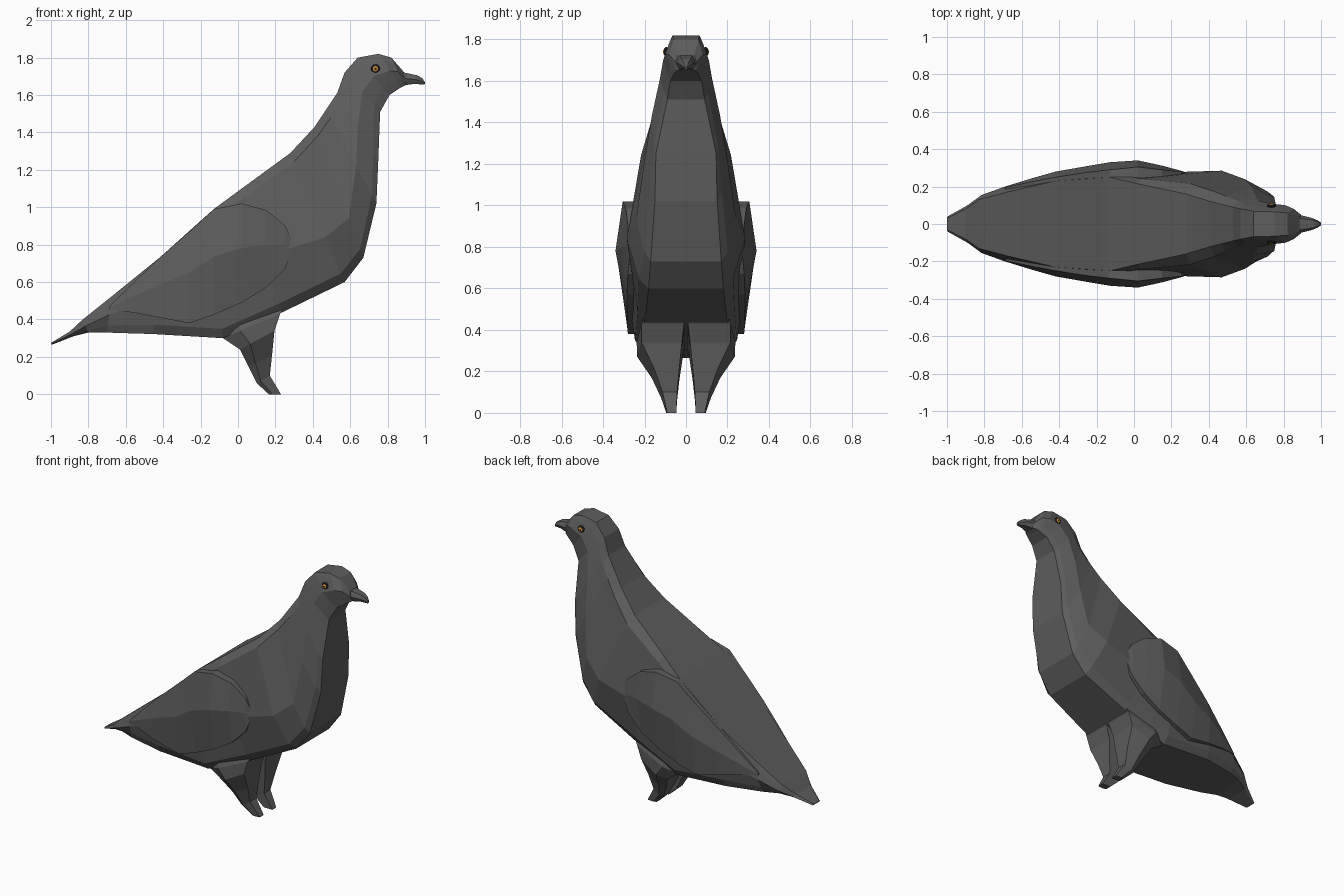
import bpy, bmesh
from mathutils import Vector


def material(name, rgb):
    m = bpy.data.materials.new(name)
    m.diffuse_color = (*rgb, 1)
    return m


PLUMAGE = material("plumage", (.11, .11, .11))
ORANGE = material("eye_orange", (.8, .3, .03))
BLACK = material("eye_black", (.01, .01, .01))


def finish(name, bm, mat):
    bmesh.ops.recalc_face_normals(bm, faces=bm.faces)
    me = bpy.data.meshes.new(name)
    bm.to_mesh(me)
    bm.free()
    me.materials.append(mat)
    ob = bpy.data.objects.new(name, me)
    bpy.context.collection.objects.link(ob)
    return ob


def loft(name, rings, side=1):
    """Skin closed rings of points; side=-1 mirrors across y."""
    bm = bmesh.new()
    vs = [[bm.verts.new((p[0], p[1] * side, p[2])) for p in r] for r in rings]
    n = len(vs[0])
    for a, b in zip(vs, vs[1:]):
        for i in range(n):
            j = (i + 1) % n
            bm.faces.new((a[i], a[j], b[j], b[i]))
    bm.faces.new(vs[0])
    bm.faces.new(vs[-1])
    return finish(name, bm, PLUMAGE)


def section(xb, zb, xf, zf, wb, wm, wf, t=.5):
    """Ten-sided slice from a back point to a front point with chamfered edges."""
    b, f = Vector((xb, 0, zb)), Vector((xf, 0, zf))
    c = min(.2, .05 / (f - b).length)
    half = [(0, wb), (c, wb + .45 * (wm - wb)), (t, wm),
            (1 - c, wf + .45 * (wm - wf)), (1, wf)]
    pts = [b.lerp(f, s) + Vector((0, w, 0)) for s, w in half]
    return pts + [Vector((p.x, -p.y, p.z)) for p in reversed(pts)]


# Body, from tail tip to face: back x,z / front x,z / half widths
body = [
    (-1.0, .275, -.995, .265, .03, .04, .03),
    (-.90, .335, -.88, .31, .08, .10, .08),
    (-.83, .40, -.80, .33, .13, .155, .12),
    (-.68, .52, -.70, .33, .17, .20, .16),
    (-.42, .73, -.45, .322, .23, .26, .21),
    (-.13, .99, -.08, .30, .25, .29, .21),
    (.02, 1.10, .24, .44, .215, .275, .20, .55),
    (.28, 1.29, .57, .60, .16, .285, .18, .65),
    (.41, 1.43, .67, .73, .12, .24, .17, .7),
    (.47, 1.52, .74, 1.02, .105, .20, .15, .6),
    (.53, 1.61, .75, 1.25, .09, .165, .145),
    (.57, 1.72, .76, 1.51, .08, .125, .09),
    (.64, 1.80, .81, 1.60, .068, .11, .075),
    (.75, 1.82, .87, 1.64, .065, .10, .055),
    (.82, 1.80, .89, 1.65, .06, .08, .045),
    (.885, 1.725, .90, 1.655, .04, .05, .03),
]
loft("body", [section(*s) for s in body])

# Beak
beak = [(.85, 1.74, .88, 1.65, .04, .055, .03),
        (.89, 1.72, .91, 1.655, .03, .045, .03),
        (.96, 1.705, .945, 1.66, .02, .032, .02),
        (.985, 1.69, .975, 1.657, .012, .02, .012),
        (1.0, 1.668, .998, 1.655, .006, .008, .006)]
loft("beak", [section(*s) for s in beak])

# Folded wings: x, top z, bottom z, top y, middle y, bottom y
wing = [(-.69, .468, .455, .195, .20, .20),
        (-.55, .605, .435, .225, .243, .238),
        (-.42, .73, .41, .25, .28, .265),
        (-.26, .87, .38, .275, .308, .28),
        (-.13, .99, .425, .29, .33, .285),
        (.02, 1.02, .49, .305, .34, .285),
        (.15, .985, .57, .29, .312, .285),
        (.25, .905, .67, .28, .285, .28),
        (.295, .82, .78, .27, .27, .27)]
wing_rings = [[(x, a - .12, zt), (x, a, zt), (x, m, .55 * zt + .45 * zb),
               (x, b, zb), (x, b - .12, zb)] for x, zt, zb, a, m, b in wing]

# Legs: back x,z / front x,z / inner y, outer y
leg = [(-.10, .36, .26, .48, .02, .22),
       (-.08, .30, .225, .43, .01, .238),
       (.01, .24, .195, .34, .02, .235),
       (.055, .15, .182, .21, .033, .165),
       (.10, .06, .17, .10, .043, .12),
       (.165, 0, .23, 0, .047, .095)]
leg_rings = []
for xb, zb, xf, zf, yi, yo in leg:
    k = (yo - yi) * .2
    leg_rings.append([(xb, yi, zb), (xb, yo - k, zb),
                      (.7 * xb + .3 * xf, yo, .7 * zb + .3 * zf),
                      (xf, yo - k / 2, zf), (xf, yi, zf)])


# Eye parts as flattened balls on the head sides
def eye_part(name, side, y, r, mat):
    bm = bmesh.new()
    bmesh.ops.create_uvsphere(bm, u_segments=16, v_segments=8, radius=r)
    ob = finish(name, bm, mat)
    ob.location = (.735, y * side, 1.74)
    ob.scale = (1, .5, 1)


for side, label in ((-1, "right"), (1, "left")):
    loft(label + "_wing", wing_rings, side)
    loft(label + "_leg", leg_rings, side)
    eye_part(label + "_eye_rim", side, .096, .024, BLACK)
    eye_part(label + "_iris", side, .102, .016, ORANGE)
    eye_part(label + "_pupil", side, .108, .007, BLACK)
